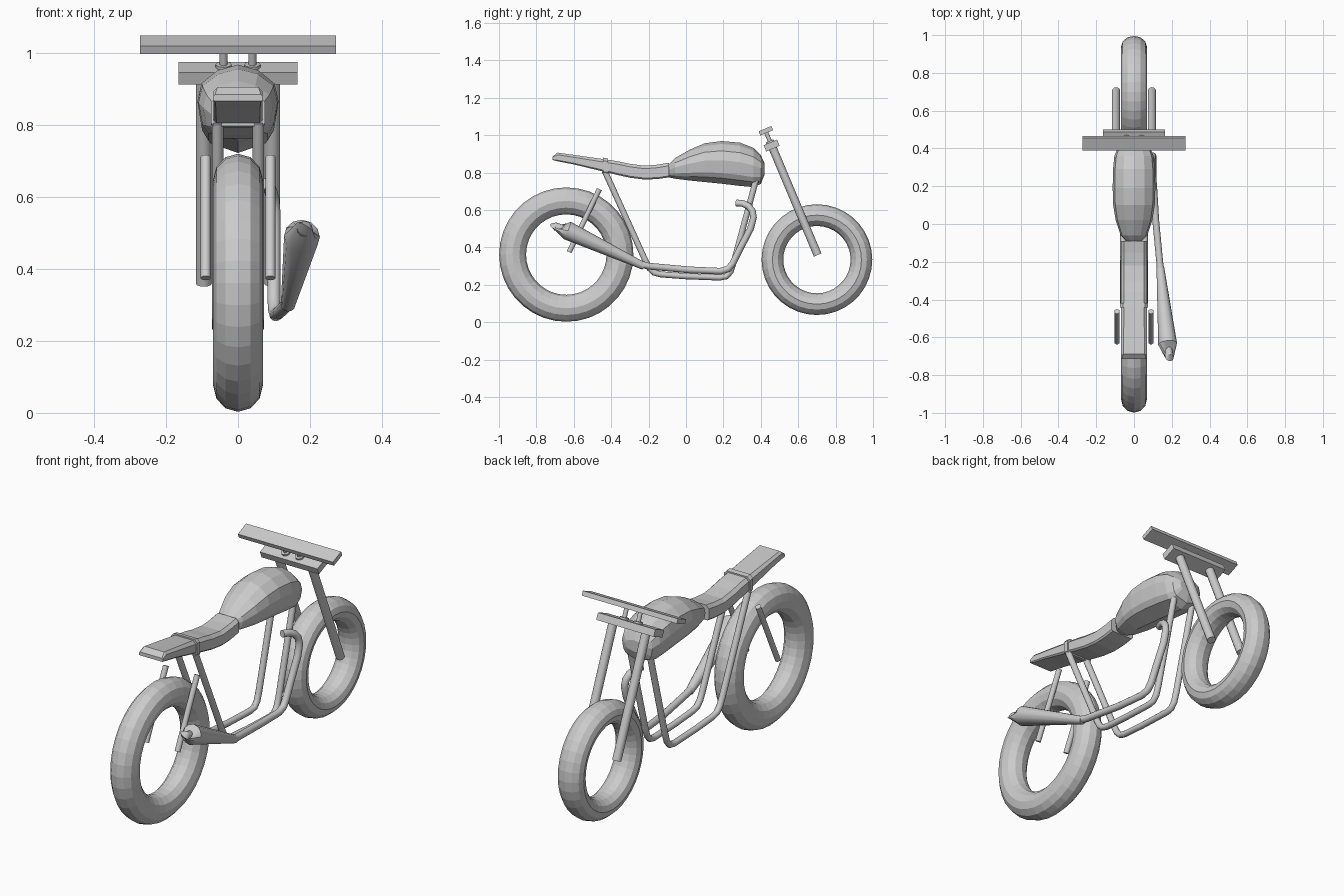
import bpy, bmesh, math
from mathutils import Vector, Matrix

if "Cube" in bpy.data.objects:
    bpy.data.objects.remove(bpy.data.objects["Cube"])

RAKE = math.radians(22.8)


def make(name, bm, mirror=False, smooth=None):
    bmesh.ops.recalc_face_normals(bm, faces=bm.faces[:])
    me = bpy.data.meshes.new(name)
    bm.to_mesh(me)
    bm.free()
    if smooth:
        me.shade_smooth()
        me.set_sharp_from_angle(angle=math.radians(smooth))
    ob = bpy.data.objects.new(name, me)
    bpy.context.collection.objects.link(ob)
    if mirror:
        ob.modifiers.new("Mirror", 'MIRROR')
    return ob


def loft(name, rings, closed=False, **kw):
    """Skin a list of equal-length point rings; cap the ends unless closed."""
    bm = bmesh.new()
    vs = [[bm.verts.new(p) for p in r] for r in rings]
    n = len(vs[0])
    for a, b in zip(vs, vs[1:] + ([vs[0]] if closed else [])):
        for i in range(n):
            j = (i + 1) % n
            bm.faces.new((a[i], a[j], b[j], b[i]))
    if not closed:
        bm.faces.new(vs[0])
        bm.faces.new(vs[-1])
    return make(name, bm, **kw)


def tube(name, pts, radii, sides=12, **kw):
    """Sweep a circle along a path; radii is one number or one per point."""
    pts = [Vector(p) for p in pts]
    if not isinstance(radii, (list, tuple)):
        radii = [radii] * len(pts)
    rings = []
    for i, (p, r) in enumerate(zip(pts, radii)):
        t = Vector()
        if i > 0:
            t += (p - pts[i - 1]).normalized()
        if i < len(pts) - 1:
            t += (pts[i + 1] - p).normalized()
        t.normalize()
        u = Vector((1, 0, 0))
        u = (u - t * u.dot(t)).normalized()
        v = t.cross(u)
        rings.append([p + r * (math.cos(a) * u + math.sin(a) * v)
                      for a in (math.tau * k / sides for k in range(sides))])
    return loft(name, rings, smooth=35, **kw)


def tyre(name, y, z, outer, inner, half_width, seg=36, sides=12):
    major, minor = (outer + inner) / 2, (outer - inner) / 2
    rings = []
    for i in range(seg):
        a = math.tau * i / seg
        ring = []
        for k in range(sides):
            b = math.tau * k / sides
            r = major + minor * math.cos(b)
            ring.append((half_width * math.sin(b), y + r * math.cos(a), z + r * math.sin(a)))
        rings.append(ring)
    return loft(name, rings, closed=True)


def raked_box(name, y, z, size):
    bm = bmesh.new()
    m = Matrix.Translation((0, y, z)) @ Matrix.Rotation(RAKE, 4, 'X') @ Matrix.Diagonal((*size, 1))
    bmesh.ops.create_cube(bm, size=1, matrix=m)
    return make(name, bm)


def on_axis(x, d):
    """Point on the steering axis, d above the fork clamp centre."""
    return (x, 0.458 - d * math.sin(RAKE), 0.945 + d * math.cos(RAKE))


# Wheels
tyre("rear_tyre", -0.64, 0.362, 0.359, 0.215, 0.069)
tyre("front_tyre", 0.70, 0.335, 0.296, 0.18, 0.069)

# Fork, clamp, handlebar and risers
tube("fork_leg", [on_axis(0.095, 0), on_axis(0.095, -0.635)], 0.022, mirror=True)
raked_box("fork_clamp", 0.458, 0.945, (0.33, 0.078, 0.036))
raked_box("handlebar", 0.427, 1.024, (0.546, 0.074, 0.024))
tube("bar_riser", [on_axis(0.04, 0.01), on_axis(0.04, 0.08)], 0.011, mirror=True)
tube("riser_nut", [on_axis(0.04, 0.015), on_axis(0.04, 0.027)], 0.022, mirror=True)

# Rear shocks
tube("rear_shock", [(0.09, -0.625, 0.375), (0.09, -0.463, 0.712)], 0.014, mirror=True)

# Frame loop
frame = [(-0.435, 0.81), (-0.215, 0.325), (-0.195, 0.288), (-0.17, 0.265), (-0.135, 0.256),
         (0.0, 0.246), (0.18, 0.239), (0.215, 0.245), (0.238, 0.27), (0.255, 0.32), (0.374, 0.76)]
tube("frame_tube", [(0.057, y, z) for y, z in frame], 0.016, mirror=True)

# Exhaust pipe and muffler
tube("exhaust_pipe", [(0.065, 0.27, 0.638), (0.078, 0.305, 0.635), (0.09, 0.335, 0.62),
                      (0.097, 0.355, 0.595), (0.1, 0.361, 0.56), (0.1, 0.345, 0.5),
                      (0.1, 0.29, 0.395), (0.1, 0.25, 0.315), (0.102, 0.225, 0.285),
                      (0.105, 0.185, 0.273), (0.115, 0.02, 0.28), (0.136, -0.2, 0.3),
                      (0.14, -0.24, 0.31)], 0.018)
tube("muffler", [(0.139, -0.225, 0.3), (0.178, -0.635, 0.491), (0.186, -0.7, 0.513),
                 (0.1859, -0.699, 0.5127), (0.18, -0.65, 0.496)],
     [0.02, 0.05, 0.028, 0.022, 0.02])

# Fuel tank: stations (y, top, bottom, half width) and a half section
half = [(0, 1), (0.5, 0.93), (0.9, 0.77), (1, 0.55), (0.9, 0.25), (0.74, 0.13), (0, 0)]
section = half + [(-x, f) for x, f in half[-2:0:-1]]
stations = [(-0.092, 0.845, 0.775, 0.038), (-0.06, 0.877, 0.768, 0.07), (0.02, 0.923, 0.758, 0.097),
            (0.1, 0.957, 0.75, 0.11), (0.19, 0.969, 0.741, 0.113), (0.29, 0.96, 0.729, 0.111),
            (0.36, 0.933, 0.723, 0.104), (0.4, 0.893, 0.74, 0.088), (0.42, 0.85, 0.79, 0.055)]
loft("fuel_tank", [[(w * x, y, b + f * (t - b)) for x, f in section] for y, t, b, w in stations])


# Seat and its strap: chamfered box sections
def seat_ring(y, top, bottom, grow=0.0):
    w, t, b, c = 0.068 + grow, top + grow, bottom - grow, min(0.016, (top - bottom) / 4)
    right = [(w - c, t), (w, t - c), (w, b + c / 2), (w - c / 2, b)]
    return [(x, y, z) for x, z in right + [(-x, z) for x, z in right[::-1]]]


seat = [(-0.09, 0.853, 0.775), (-0.15, 0.843, 0.766), (-0.22, 0.837, 0.763), (-0.3, 0.847, 0.773),
        (-0.36, 0.86, 0.786), (-0.43, 0.871, 0.803), (-0.6, 0.895, 0.844),
        (-0.687, 0.907, 0.861), (-0.714, 0.886, 0.868)]
loft("seat", [seat_ring(*s) for s in seat])
loft("seat_strap", [seat_ring(-0.443, 0.873, 0.805, 0.007), seat_ring(-0.418, 0.869, 0.8, 0.007)])
